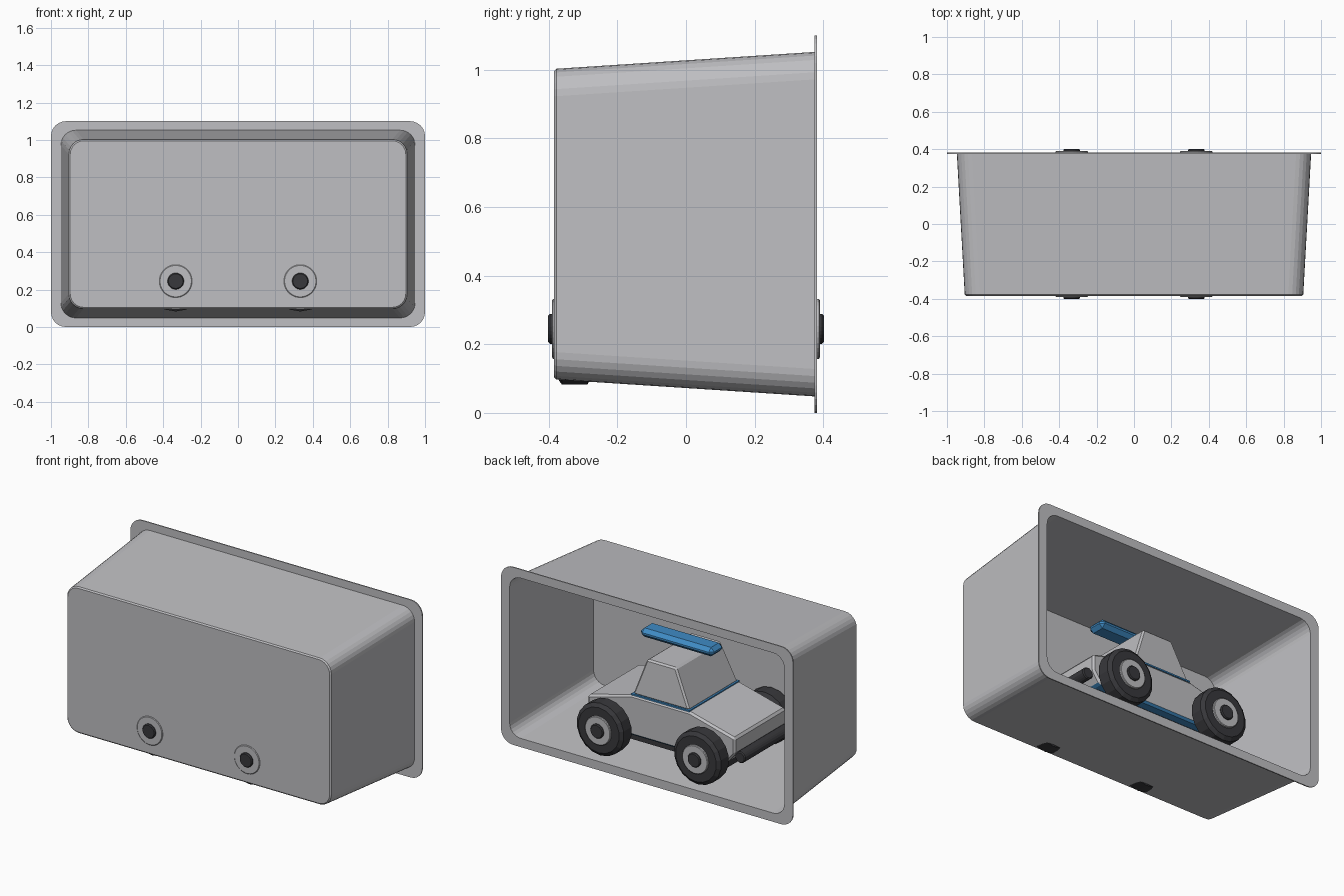
import bpy, bmesh, math

if "Cube" in bpy.data.objects:
    bpy.data.objects.remove(bpy.data.objects["Cube"])


def make_mat(name, rgb):
    m = bpy.data.materials.new(name)
    m.diffuse_color = (*rgb, 1)
    m.use_nodes = True
    m.node_tree.nodes["Principled BSDF"].inputs["Base Color"].default_value = m.diffuse_color
    return m


GREY = make_mat("light grey", (0.52, 0.52, 0.54))
BLACK = make_mat("rubber black", (0.04, 0.04, 0.045))
BLUE = make_mat("blue", (0.05, 0.26, 0.56))


def finish(name, bm, *mats, bevel=0.0, segments=1):
    bmesh.ops.recalc_face_normals(bm, faces=bm.faces)
    me = bpy.data.meshes.new(name)
    bm.to_mesh(me)
    bm.free()
    ob = bpy.data.objects.new(name, me)
    bpy.context.collection.objects.link(ob)
    for m in mats:
        me.materials.append(m)
    if bevel:
        b = ob.modifiers.new("bevel", "BEVEL")
        b.width, b.segments = bevel, segments
    return ob


def loft(bm, rings, closed=False):
    """Bridge successive rings of points; cap the ends unless closed."""
    vs = [[bm.verts.new(p) for p in r] for r in rings]
    n = len(vs[0])
    pairs = list(zip(vs, vs[1:]))
    if closed:
        pairs.append((vs[-1], vs[0]))
    for a, b in pairs:
        for i in range(n):
            j = (i + 1) % n
            bm.faces.new((a[i], a[j], b[j], b[i]))
    if not closed:
        bm.faces.new(vs[0])
        bm.faces.new(vs[-1])


def rounded_rect(hx, hz, r, y, cz=0.55, seg=6):
    pts = []
    for k, (sx, sz) in enumerate(((1, 1), (-1, 1), (-1, -1), (1, -1))):
        for i in range(seg + 1):
            a = math.pi / 2 * (k + i / seg)
            pts.append((sx * (hx - r) + r * math.cos(a), y,
                        cz + sz * (hz - r) + r * math.sin(a)))
    return pts


def circle(cx, cz, r, y, n):
    return [(cx + r * math.cos(2 * math.pi * (i + 0.5) / n), y,
             cz + r * math.sin(2 * math.pi * (i + 0.5) / n)) for i in range(n)]


def rect(x0, x1, hy, z):
    return [(x0, -hy, z), (x1, -hy, z), (x1, hy, z), (x0, hy, z)]


def block(name, x0, x1, hy, z0, z1, mat, bevel=0.0):
    bm = bmesh.new()
    loft(bm, [rect(x0, x1, hy, z0), rect(x0, x1, hy, z1)])
    return finish(name, bm, mat, bevel=bevel)


# Open tapered tray with a flat flange around its mouth
T = 0.006
bm = bmesh.new()
loft(bm, [
    rounded_rect(0.897, 0.445, 0.072, -0.385),
    rounded_rect(0.905, 0.453, 0.08, -0.378),
    rounded_rect(0.947, 0.502, 0.08, 0.375),
    rounded_rect(1.0, 0.55, 0.08, 0.375),
    rounded_rect(1.0, 0.55, 0.08, 0.382),
    rounded_rect(0.947 - T, 0.502 - T, 0.075, 0.382),
    rounded_rect(0.905 - T, 0.453 - T, 0.075, -0.379),
])
finish("tray", bm, GREY)

# Car body, blue underneath
profile = [(-0.51, 0.27), (-0.45, 0.2), (0.45, 0.2), (0.5, 0.27),
           (0.5, 0.37), (0.2, 0.45), (-0.2, 0.45), (-0.51, 0.37)]
bm = bmesh.new()
loft(bm, [[(x, y, z) for x, z in profile] for y in (-0.25, 0.25)])
bm.normal_update()
body = finish("car_body", bm, GREY, BLUE, bevel=0.012)
for p in body.data.polygons:
    if p.normal.z < -0.9:
        p.material_index = 1

# Cabin on a thin blue base plate
block("cabin_base", -0.195, 0.203, 0.246, 0.448, 0.457, BLUE)
bm = bmesh.new()
loft(bm, [rect(-0.19, 0.197, 0.24, 0.452), rect(-0.085, 0.115, 0.22, 0.682)])
finish("cabin", bm, GREY, bevel=0.01)

# Long chamfered bar above the roof
block("roof_bar", -0.22, 0.28, 0.06, 0.715, 0.77, BLUE, bevel=0.022)

# Chassis and bumpers
block("chassis", -0.42, 0.42, 0.19, 0.145, 0.205, BLACK)
for side, x in (("front", -0.53), ("rear", 0.52)):
    bm = bmesh.new()
    loft(bm, [circle(x, 0.25, 0.036, y, 12) for y in (-0.23, 0.23)])
    finish(side + "_bumper", bm, BLACK, bevel=0.006)

# Wheels: tyre, rim disc, hub cap, and the axle between each pair
ZW = 0.245
for end, x in (("front", -0.333), ("rear", 0.333)):
    bm = bmesh.new()
    loft(bm, [circle(x, ZW, 0.035, y, 16) for y in (-0.3, 0.3)])
    finish(end + "_axle", bm, BLACK)
    for side, s in (("right", -1), ("left", 1)):
        tag = end + "_" + side
        bm = bmesh.new()
        loft(bm, [circle(x, ZW, r, s * y, 18) for r, y in (
            (0.135, 0.272), (0.162, 0.287), (0.162, 0.362), (0.14, 0.378))])
        finish(tag + "_tyre", bm, BLACK)
        bm = bmesh.new()
        loft(bm, [circle(x, ZW, r, s * y, 32) for r, y in (
            (0.088, 0.37), (0.088, 0.387), (0.084, 0.39))])
        finish(tag + "_rim", bm, GREY)
        bm = bmesh.new()
        loft(bm, [circle(x, ZW, r, s * y, 24) for r, y in (
            (0.044, 0.38), (0.044, 0.396), (0.039, 0.402))])
        finish(tag + "_hub", bm, BLACK)
